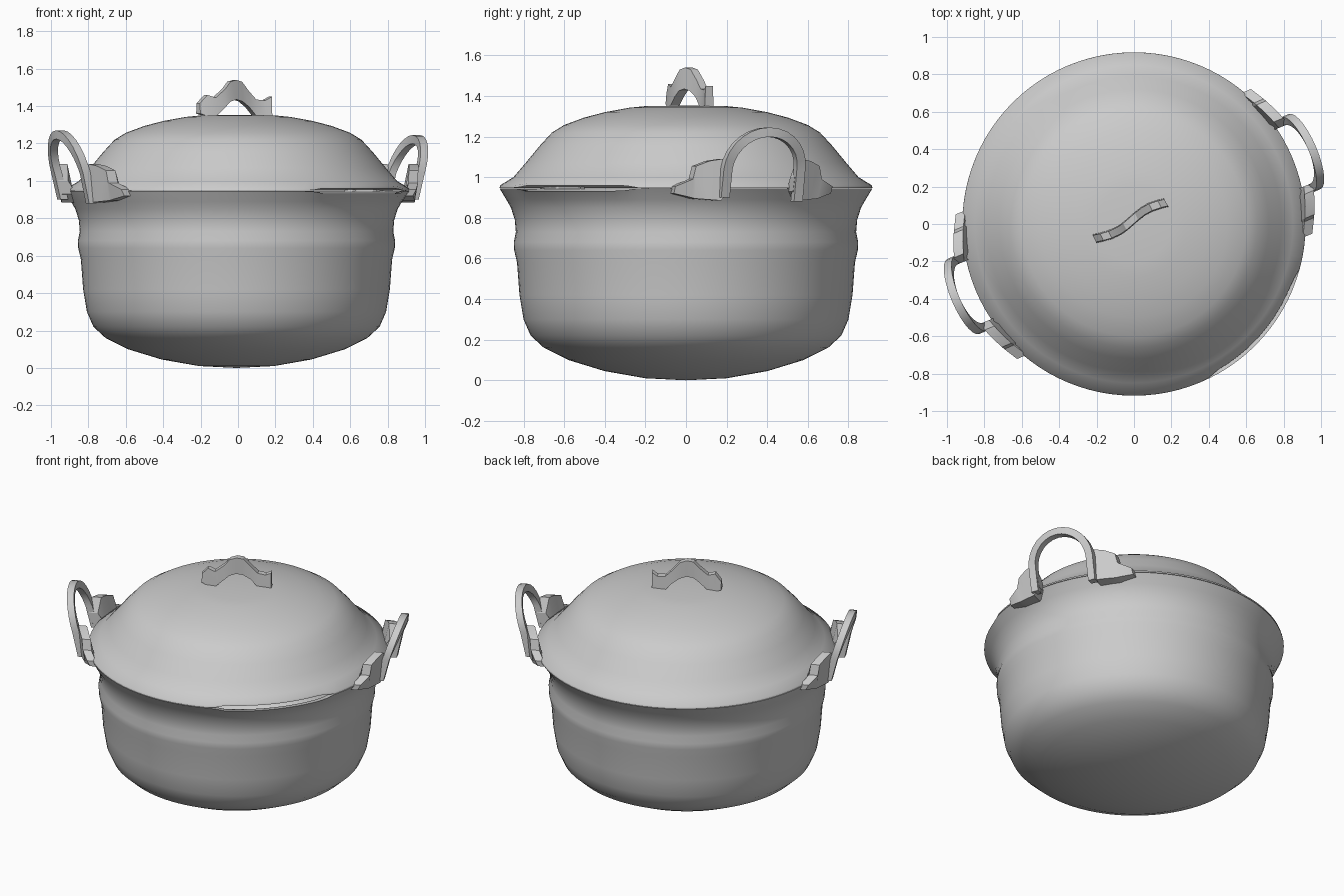
import bpy, bmesh
from math import pi, sin, cos, radians, sqrt, atan2, degrees
from mathutils import Vector

cube = bpy.data.objects.get("Cube")
if cube:
    bpy.data.objects.remove(cube)

grey = bpy.data.materials.new("plain grey")
grey.use_nodes = True
GREY = (0.6, 0.6, 0.6, 1)
grey.diffuse_color = GREY
grey.node_tree.nodes["Principled BSDF"].inputs["Base Color"].default_value = GREY


def finish(name, bm, angle=30):
    """Turn a bmesh into a shaded object."""
    bmesh.ops.recalc_face_normals(bm, faces=bm.faces)
    mesh = bpy.data.meshes.new(name)
    bm.to_mesh(mesh)
    bm.free()
    obj = bpy.data.objects.new(name, mesh)
    bpy.context.collection.objects.link(obj)
    mesh.materials.append(grey)
    bpy.ops.object.select_all(action='DESELECT')
    obj.select_set(True)
    bpy.context.view_layer.objects.active = obj
    bpy.ops.object.shade_smooth_by_angle(angle=radians(angle))
    return obj


def revolve(name, profile, centre_x=0.0, steps=96):
    """Spin a (radius, z) profile around the z axis."""
    bm = bmesh.new()
    verts = [bm.verts.new((r, 0, z)) for r, z in profile]
    edges = [bm.edges.new(pair) for pair in zip(verts, verts[1:])]
    bmesh.ops.spin(bm, geom=verts + edges, cent=(0, 0, 0), axis=(0, 0, 1),
                   angle=2 * pi, steps=steps, use_duplicate=False)
    bmesh.ops.remove_doubles(bm, verts=bm.verts, dist=0.0005)
    for v in bm.verts:
        v.co.x += centre_x * (v.co.z < 0.9)
    return finish(name, bm, 50)


def slot(co):
    """1 inside the gap at the front left of the rim, 0 outside it."""
    a = degrees(atan2(co.y, co.x))
    return max(0.0, min(1.0, (a + 65) / 5, (-15 - a) / 5))


# Pot with a rounded bottom, a raised band and a flared rim
pot = revolve("pot", [
    (0, 0), (0.2, 0.01), (0.4, 0.045), (0.58, 0.1), (0.7, 0.16), (0.765, 0.22),
    (0.8, 0.3), (0.82, 0.42), (0.832, 0.58), (0.846, 0.64), (0.848, 0.68),
    (0.838, 0.73), (0.843, 0.79), (0.862, 0.85), (0.885, 0.89), (0.918, 0.945),
    (0.88, 0.94), (0.82, 0.86)], centre_x=-0.008)
for v in pot.data.vertices:
    if v.co.z > 0.92:
        v.co.z -= 0.012 * slot(v.co)

# Domed lid with a flattened crown and a slightly lifted edge over the gap
lid = revolve("lid", [
    (0.8, 0.975), (0.918, 0.948), (0.915, 0.96), (0.85, 1.0), (0.79, 1.07),
    (0.72, 1.155), (0.66, 1.22), (0.6, 1.257), (0.5, 1.294), (0.4, 1.32),
    (0.28, 1.342), (0.2, 1.35), (0, 1.353)])
for v in lid.data.vertices:
    if v.co.z < 0.98 and v.co.xy.length > 0.85:
        v.co.z += 0.012 * slot(v.co)
        v.co.xy *= 1 - 0.02 * slot(v.co)


def place(t, r, z, angle):
    """Point at sideways distance t and outward distance r."""
    return Vector((r * cos(angle) - t * sin(angle), r * sin(angle) + t * cos(angle), z))


def sweep_loop(bm, rings):
    """Join rings of four points into a closed strap."""
    rings = [[bm.verts.new(p) for p in ring] for ring in rings]
    for a, b in zip(rings, rings[1:]):
        for i in range(4):
            j = (i + 1) % 4
            bm.faces.new((a[i], a[j], b[j], b[i]))
    bm.faces.new(rings[0])
    bm.faces.new(rings[-1])


def arch(name, angle, height):
    """Strap handle leaning outward from the rim."""
    path = [(-pi / 2, 0.9)] + [(a, None) for a in
                               [pi / 2 - pi * i / 14 for i in range(15)]] + [(pi / 2, 0.88)]
    path = [(-a if z is None else a, z) for a, z in path]
    bm = bmesh.new()
    rings = []
    for a, z in path:
        low = z is not None
        ring = []
        for half, depth in ((-1, -1), (1, -1), (1, 1), (-1, 1)):
            t = (0.195 + 0.023 * half) * sin(a)
            up = z if low else 1.04 + (height - 1.063 + 0.023 * half) * cos(a)
            r = (0.935 if low else 0.97 + 0.065 * cos(a)) + 0.022 * depth
            ring.append(place(t, r, up, angle))
        rings.append(ring)
    sweep_loop(bm, rings)
    return finish(name, bm)


def lug(name, angle, side):
    """Stepped bracket hugging the rim at one foot of a handle."""
    # sideways position, bottom, top
    columns = [(0.17, 0.93, 1.0), (0.21, 0.885, 1.09), (0.27, 0.89, 1.08),
               (0.33, 0.895, 1.055), (0.345, 0.9, 0.99), (0.42, 0.92, 0.955)]
    bm = bmesh.new()
    rings = []
    for t, low, high in columns:
        rim = sqrt(0.91 ** 2 - t * t)
        thick = 0.075 - 0.1 * (t - 0.17)
        rings.append([place(side * t, rim + d, z, angle) for d, z in
                      ((-0.03, low), (thick - 0.02, low), (thick, high), (thick - 0.055, high))])
    sweep_loop(bm, rings)
    return finish(name, bm, 20)


# Two side handles, opposite each other, each with a pair of lugs
for label, angle, height in (("left", radians(23), 1.245), ("right", radians(203), 1.27)):
    arch(label + "_handle", angle, height)
    lug(label + "_handle_back_lug", angle, 1)
    lug(label + "_handle_front_lug", angle, -1)

# Lid knob: a thin arched grip with upturned ends and a slight S bend
columns = [(-0.225, 1.36, 1.415), (-0.185, 1.345, 1.46), (-0.14, 1.345, 1.445),
           (-0.085, 1.395, 1.49), (-0.05, 1.425, 1.53), (-0.01, 1.435, 1.54),
           (0.03, 1.425, 1.53), (0.075, 1.395, 1.48), (0.12, 1.345, 1.435),
           (0.17, 1.345, 1.43), (0.205, 1.345, 1.45)]
bm = bmesh.new()
rings = []
for u, low, high in columns:
    bend = 0.018 * sin(u * 15)
    # the place() frame is turned so that sideways runs along the grip
    rings.append([place(-u, bend + d, z, radians(117)) + Vector((-0.01, 0.02, 0)) for d, z in
                  ((-0.025, low), (0.025, low), (0.02, high), (-0.02, high))])
sweep_loop(bm, rings)
finish("lid_knob", bm, 25)
